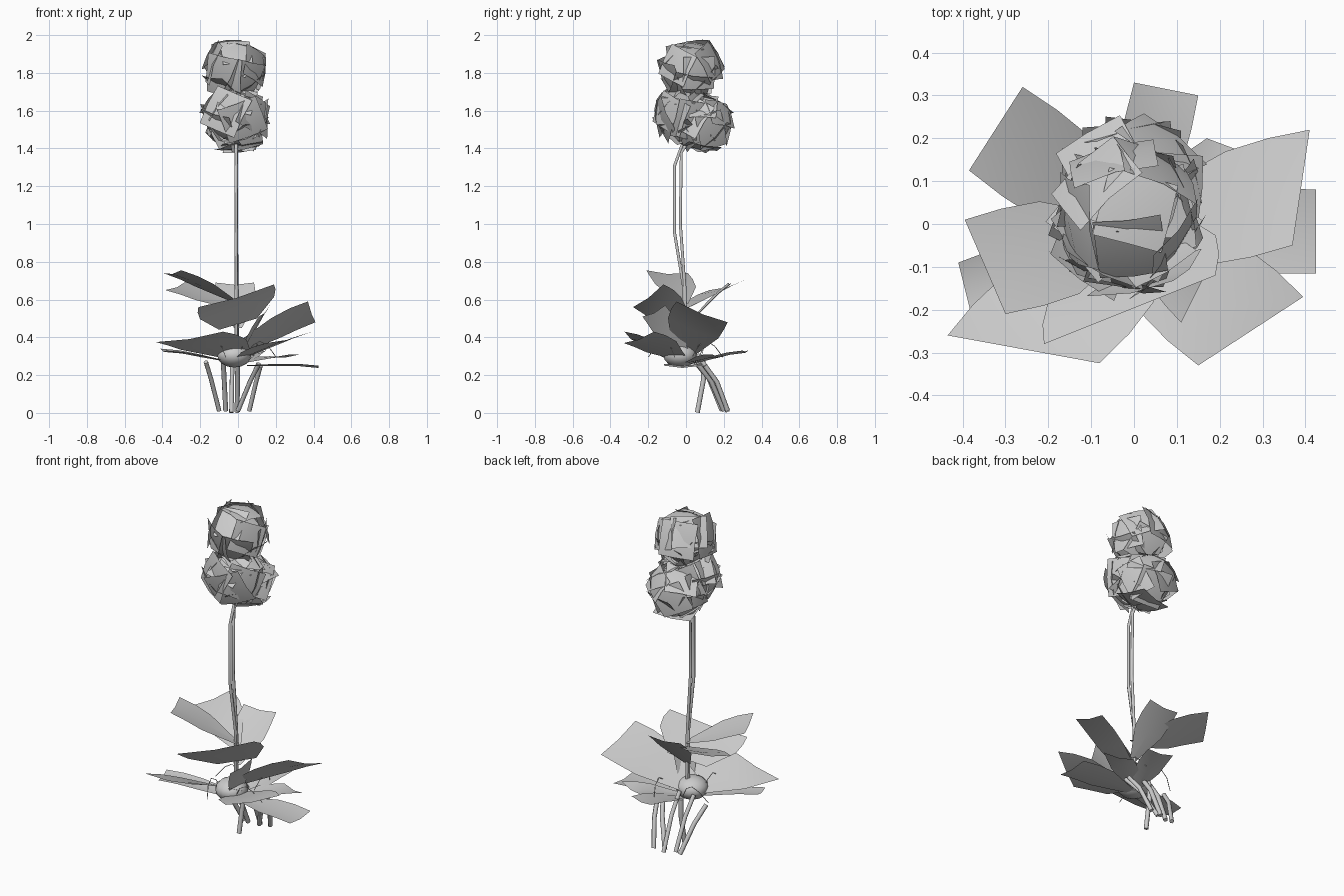
import bpy, math, random
from mathutils import Vector, Matrix

if "Cube" in bpy.data.objects:
    bpy.data.objects.remove(bpy.data.objects["Cube"])

random.seed(4)


def mesh_object(name, verts, faces, angle=40):
    me = bpy.data.meshes.new(name)
    me.from_pydata([tuple(v) for v in verts], [], faces)
    ob = bpy.data.objects.new(name, me)
    bpy.context.collection.objects.link(ob)
    bpy.ops.object.select_all(action='DESELECT')
    ob.select_set(True)
    bpy.context.view_layer.objects.active = ob
    bpy.ops.object.shade_smooth_by_angle(angle=math.radians(angle))
    return ob


def tube(name, points, radius):
    cu = bpy.data.curves.new(name, 'CURVE')
    cu.dimensions = '3D'
    cu.bevel_depth = radius
    cu.bevel_resolution = 1
    cu.use_fill_caps = True
    sp = cu.splines.new('POLY')
    sp.points.add(len(points) - 1)
    for p, co in zip(sp.points, points):
        p.co = (*co, 1)
    ob = bpy.data.objects.new(name, cu)
    bpy.context.collection.objects.link(ob)
    return ob


def flower_head(name, centre, radius, count, half, stretch=1.0):
    """Ball of overlapping cupped square petals."""
    verts, faces = [], []
    for i in range(count):
        # evenly spread directions over the ball
        z = 1 - 2 * (i + 0.5) / count
        a = i * 2.39996
        s = math.sqrt(1 - z * z)
        n = Vector((s * math.cos(a), s * math.sin(a), z))
        rot = n.to_track_quat('Z', 'Y').to_matrix()
        rot = rot @ Matrix.Rotation(random.uniform(-0.5, 0.5), 3, 'Z')
        rot = rot @ Matrix.Rotation(random.uniform(-0.3, 0.3), 3, 'X')
        r = radius * random.uniform(0.84, 1.0)
        w, h = half * random.uniform(0.8, 1.1), half * random.uniform(0.85, 1.2)
        b = len(verts)
        for v in range(3):
            for u in range(3):
                x, y = (u - 1) * w, (v - 1) * h
                p = rot @ Vector((x, y, r - 1.2 * (x * x + y * y)))
                p.x *= stretch
                verts.append(Vector(centre) + p)
        for v in range(2):
            for u in range(2):
                k = b + v * 3 + u
                faces.append((k, k + 1, k + 4, k + 3))
    return mesh_object(name, verts, faces)


# Three bunched heads, each with outer and inner petals
for label, c, r, n, h, st in (
        ("upper", (-0.015, 0.025, 1.82), 0.152, 14, 0.096, 1.0),
        ("lower_front", (-0.015, -0.01, 1.585), 0.138, 14, 0.092, 1.12),
        ("lower_back", (-0.01, 0.095, 1.525), 0.138, 14, 0.088, 1.12)):
    flower_head(label + "_outer_petals", c, r, n, h, st)
    flower_head(label + "_inner_petals", c, r * 0.75, 8, h * 0.8, st)

# Twin stems
tube("front_stem", [(-0.01, -0.01, 0.32), (-0.01, -0.01, 0.65), (-0.01, -0.06, 0.95),
                    (-0.01, -0.06, 1.31), (-0.01, -0.02, 1.42)], 0.009)
tube("back_stem", [(-0.005, 0.0, 0.32), (-0.005, -0.005, 0.65), (-0.01, -0.03, 1.0),
                   (-0.01, -0.025, 1.38), (-0.01, 0.03, 1.46)], 0.009)

# Bulb at the base
bpy.ops.mesh.primitive_uv_sphere_add(segments=16, ring_count=8, radius=0.09,
                                     location=(-0.02, -0.03, 0.305))
bulb = bpy.context.object
bulb.name = "bulb"
bulb.scale.z = 0.72
bpy.ops.object.shade_smooth_by_angle()


def leaf(name, base_z, a, b, neck=0.2):
    """Broad blade from the stem to a blunt edge a-b, widest past mid length."""
    a, b = Vector(a), Vector(b)
    base = Vector((0, -0.01, base_z))
    side = (b - a) / 2
    out = (a + b) / 2 - base
    verts = []
    for t, w, lift in ((0.0, neck, 0), (0.5, 0.98, 0.01), (0.75, 1.03, 0.01), (1.0, 1.0, 0)):
        for s in (-1, 0, 1):
            p = base + out * t + side * w * s
            p.z += lift - (0.012 if s == 0 and t > 0 else 0)
            verts.append(p)
    faces = [(r * 3 + c, r * 3 + c + 1, r * 3 + c + 4, r * 3 + c + 3)
             for r in range(3) for c in range(2)]
    return mesh_object(name, verts, faces)


# Leaves: start height on stem, then the two tip corners
leaf("high_left_leaf", 0.58, (-0.395, 0.01, 0.74), (-0.3, -0.21, 0.755))
leaf("high_back_left_leaf", 0.55, (-0.385, 0.125, 0.65), (-0.26, 0.32, 0.705))
leaf("upright_back_leaf", 0.45, (0.085, 0.24, 0.69), (-0.12, 0.225, 0.69))
leaf("broad_front_leaf", 0.47, (-0.21, -0.28, 0.56), (0.19, -0.12, 0.68), 0.5)
leaf("inner_right_leaf", 0.28, (0.11, -0.23, 0.51), (0.17, -0.11, 0.57), 0.6)
leaf("low_back_leaf", 0.25, (0.15, 0.30, 0.33), (0.0, 0.33, 0.33))
leaf("raised_right_leaf", 0.34, (0.37, -0.05, 0.59), (0.41, 0.22, 0.48), 0.5)
leaf("flat_right_leaf", 0.25, (0.425, -0.115, 0.25), (0.425, 0.08, 0.25))
leaf("front_right_leaf", 0.28, (0.15, -0.33, 0.37), (0.395, -0.17, 0.43))
leaf("front_left_leaf", 0.30, (-0.435, -0.26, 0.375), (-0.08, -0.325, 0.43), 0.4)
leaf("low_left_leaf", 0.26, (-0.41, -0.09, 0.34), (-0.38, -0.21, 0.33), 0.5)
leaf("low_back_right_leaf", 0.26, (0.33, 0.14, 0.31), (0.17, 0.20, 0.30))

# Roots: top, middle-free straight run to the foot
roots = (((-0.17, 0.05, 0.27), (-0.10, 0.20, 0.012)),
         ((-0.08, 0.04, 0.30), (-0.065, 0.19, 0.012)),
         ((-0.03, 0.09, 0.28), (-0.035, 0.06, 0.002)),
         ((0.0, 0.06, 0.31), (-0.005, 0.22, 0.005)),
         ((0.11, 0.06, 0.26), (0.0, 0.20, 0.012)),
         ((0.12, 0.10, 0.25), (0.06, 0.22, 0.012)))
for i, (top, foot) in enumerate(roots):
    bend = Vector(top).lerp(Vector(foot), 0.4) + Vector((0, 0.015, 0.01))
    tube(f"root_{i + 1}", [top, bend, foot], 0.013)

# Thin curling tendrils round the bulb
for i in range(4):
    a = 0.4 + i * 1.6
    pts = [((0.09 + 0.03 * k) * math.cos(a + 0.2 * k), (0.09 + 0.03 * k) * math.sin(a + 0.2 * k),
            0.30 + 0.08 * math.sin(k * 0.8)) for k in range(5)]
    tube(f"tendril_{i + 1}", pts, 0.002)
